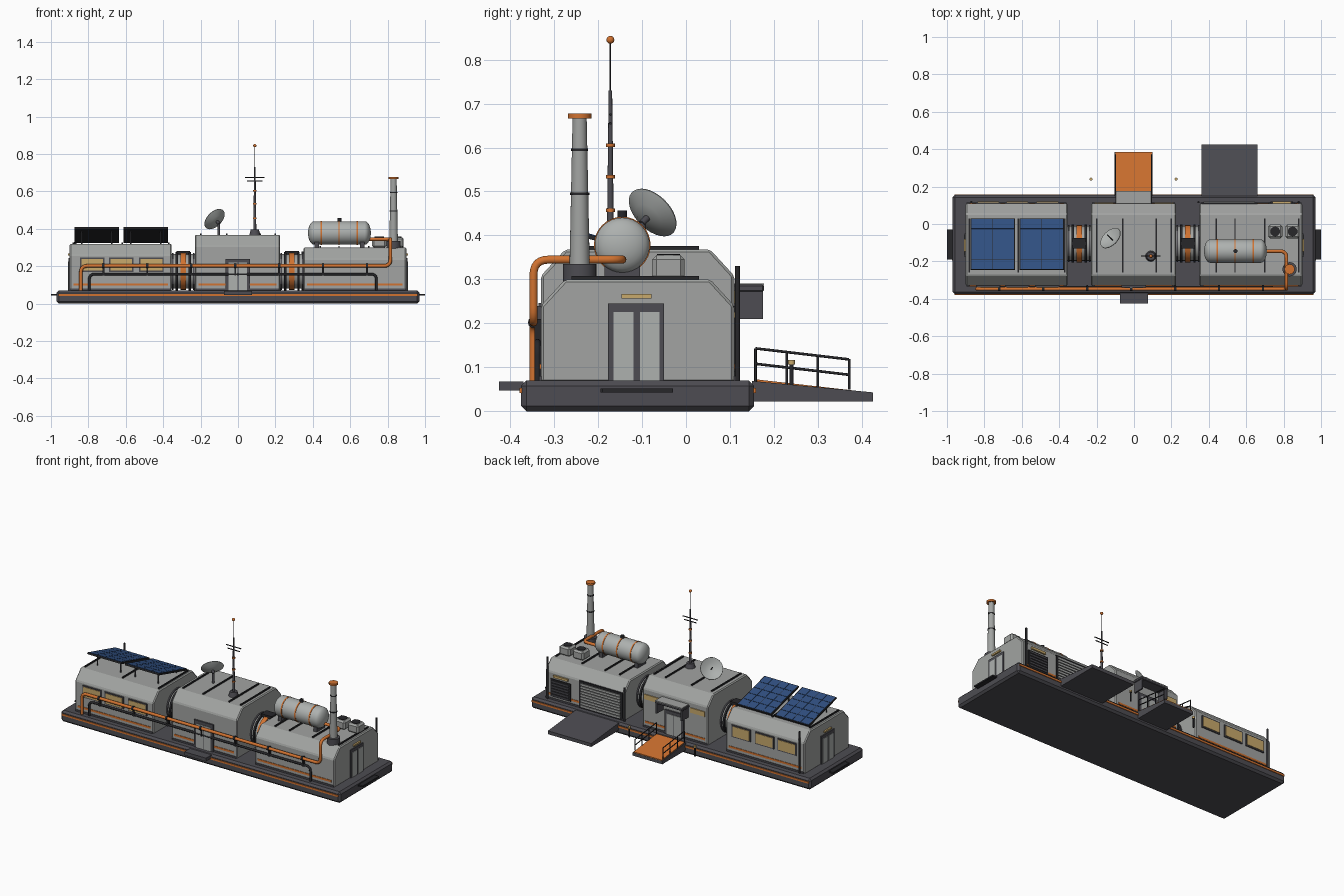
import bpy, bmesh, math
from mathutils import Matrix, Vector

if "Cube" in bpy.data.objects:
    bpy.data.objects.remove(bpy.data.objects["Cube"])


def material(name, *rgb):
    m = bpy.data.materials.new(name)
    m.use_nodes = True
    m.diffuse_color = (*rgb, 1)
    m.node_tree.nodes["Principled BSDF"].inputs["Base Color"].default_value = (*rgb, 1)
    return m


GREY = material("hull grey", .36, .37, .36)
PALE = material("pale grey", .42, .44, .43)
DARK = material("dark grey", .075, .073, .085)
BLACK = material("near black", .02, .02, .023)
ORANGE = material("safety orange", .64, .17, .03)
AMBER = material("amber glass", .58, .4, .15)
BLUE = material("solar blue", .03, .08, .22)
MID = -.11  # centre line of the modules
FRONT, BACK = MID - .22, MID + .22


def finish(name, bm, mat, matrix=None, smooth=False):
    bmesh.ops.recalc_face_normals(bm, faces=bm.faces)
    mesh = bpy.data.meshes.new(name)
    bm.to_mesh(mesh)
    bm.free()
    mesh.materials.append(mat)
    ob = bpy.data.objects.new(name, mesh)
    bpy.context.collection.objects.link(ob)
    if matrix:
        ob.matrix_world = matrix
    if smooth:
        bpy.ops.object.select_all(action="DESELECT")
        ob.select_set(True)
        bpy.context.view_layer.objects.active = ob
        bpy.ops.object.shade_smooth_by_angle(angle=math.radians(35))
    return ob


def bevel(ob, width):
    mod = ob.modifiers.new("bevel", "BEVEL")
    mod.width, mod.segments = width, 1


def box(name, xs, ys, zs, mat, chamfer=0, matrix=None):
    bm = bmesh.new()
    bmesh.ops.create_cube(bm, size=1)
    for v in bm.verts:
        v.co = [sum(r) / 2 + c * (r[1] - r[0]) for r, c in zip((xs, ys, zs), v.co)]
    ob = finish(name, bm, mat, matrix)
    if chamfer:
        bevel(ob, chamfer)
    return ob


def prism(name, profile, xs, mat, chamfer=0):
    # y-z outline extruded along x
    bm = bmesh.new()
    face = bm.faces.new([bm.verts.new((xs[0], y, z)) for y, z in profile])
    made = bmesh.ops.extrude_face_region(bm, geom=[face])["geom"]
    bmesh.ops.translate(bm, vec=(xs[1] - xs[0], 0, 0),
                        verts=[g for g in made if isinstance(g, bmesh.types.BMVert)])
    ob = finish(name, bm, mat)
    if chamfer:
        bevel(ob, chamfer)


def lathe(name, profile, at, mat, axis=(0, 0, 1), sides=24):
    # (radius, height) outline turned around an axis
    bm = bmesh.new()
    verts = [bm.verts.new((r, 0, h)) for r, h in profile]
    edges = [bm.edges.new(pair) for pair in zip(verts, verts[1:])]
    bmesh.ops.spin(bm, geom=verts + edges, axis=(0, 0, 1), cent=(0, 0, 0),
                   angle=math.tau, steps=sides)
    bmesh.ops.remove_doubles(bm, verts=bm.verts, dist=.0001)
    turn = Vector((0, 0, 1)).rotation_difference(Vector(axis)).to_matrix().to_4x4()
    return finish(name, bm, mat, Matrix.Translation(at) @ turn, True)


def rod(name, a, b, r, mat, top=None, sides=12):
    a, b = Vector(a), Vector(b)
    h = (b - a).length
    return lathe(name, [(0, 0), (r, 0), (top or r, h), (0, h)], a, mat, b - a, sides)


def pipe(name, corners, r, bend, mat):
    pts = [Vector(c) for c in corners]
    path = [pts[0]]
    for before, p, after in zip(pts, pts[1:], pts[2:]):
        s, e = p + (before - p).normalized() * bend, p + (after - p).normalized() * bend
        path += [s.lerp(p, t / 6).lerp(p.lerp(e, t / 6), t / 6) for t in range(7)]
    path.append(pts[-1])
    curve = bpy.data.curves.new(name, "CURVE")
    curve.dimensions, curve.bevel_depth, curve.bevel_resolution = "3D", r, 3
    curve.use_fill_caps = True
    spline = curve.splines.new("POLY")
    spline.points.add(len(path) - 1)
    for point, co in zip(spline.points, path):
        point.co = (*co, 1)
    curve.materials.append(mat)
    bpy.context.collection.objects.link(bpy.data.objects.new(name, curve))


# base platform, side stripes, end bars and front step
box("base", (-.97, .97), (-.375, .155), (0, .07), DARK, .012)
for name, y in (("front_stripe", -.375), ("back_stripe", .155)):
    box(name, (-.96, .96), (y - .004, y + .004), (.042, .053), ORANGE)
for s in (-1, 1):
    box("end_bar", sorted((s * .96, s)), (-.19, -.03), (.043, .052), BLACK)
box("front_step", (-.075, .075), (-.425, -.37), (.047, .068), DARK)


# modules with chamfered roofs, low stripe and roof ribs
def module(name, xs, top, ribs):
    prism(name + "_module", [(FRONT, .065), (BACK, .065), (BACK, top - .06), (BACK - .055, top),
                             (FRONT + .055, top), (FRONT, top - .06)], xs, GREY, .006)
    for y in (FRONT, BACK):
        box(name + "_stripe", (xs[0] + .02, xs[1] - .02), (y - .003, y + .003), (.096, .108), ORANGE)
        box(name + "_skirt", (xs[0] + .005, xs[1] - .005), (y - .004, y + .004), (.068, .08), DARK)
    for x in ribs:
        box(name + "_rib", (x - .004, x + .004), (-.26, .03), (top - .003, top + .008), BLACK)


module("left", (-.9, -.355), .32, (-.88, -.62, -.37))
module("centre", (-.23, .225), .368, (-.2, -.06, .12, .2))
module("right", (.35, .9), .3, (.44, .54, .7, .88))


# round corridors between modules
def ring(name, x, half, r, mat):
    rod(name, (x - half, MID + .005, .173), (x + half, MID + .005, .173), r, mat, sides=24)


for x in (-.293, .288):
    ring("corridor", x, .065, .093, GREY)
    ring("corridor_band", x, .014, .1, ORANGE)
    for s in (-1, 1):
        ring("corridor_collar", x + s * .035, .006, .102, BLACK)
        ring("corridor_flange", x + s * .057, .004, .099, DARK)
    box("corridor_hatch", (x - .037, x + .037), (-.13, -.075), (.25, .282), BLACK)


# wall fittings; side is -1 for the front wall and 1 for the back wall
def wall_plate(name, xs, zs, side, mat, depth=.006):
    y = BACK if side > 0 else FRONT
    box(name, xs, sorted((y - side * .004, y + side * depth)), zs, mat)


def wall_door(side, height):
    wall_plate("door_frame", (-.068, .065), (.07, height), side, DARK, .01)
    for xs in ((-.05, -.004), (.002, .048)):
        wall_plate("door_leaf", xs, (.07, height - .02), side, PALE, .013)


wall_door(-1, .24)
wall_door(1, .22)
for side in (-1, 1):
    for x in (-.78, -.625, -.463):
        wall_plate("window_frame", (x - .065, x + .065), (.17, .246), side, DARK)
        wall_plate("window", (x - .058, x + .058), (.177, .239), side, AMBER, .009)
for s in (-1, 1):
    wall_plate("strip_window", sorted((s * .11, s * .21)), (.245, .275), 1, AMBER)

# roller shutter and vent on the back
wall_plate("shutter_frame", (.36, .66), (.07, .24), 1, BLACK)
for i in range(9):
    z = .08 + i * .017
    wall_plate("shutter_slat", (.372, .648), (z, z + .011), 1, GREY, .011)
wall_plate("vent", (.72, .86), (.09, .2), 1, BLACK)
for i in range(6):
    z = .098 + i * .017
    wall_plate("vent_slat", (.73, .85), (z, z + .007), 1, DARK, .01)
wall_plate("vent_lamp", (.74, .84), (.212, .226), 1, AMBER, .01)
for x, top in ((-.87, .33), (.345, .28), (.88, .33)):
    rod("downpipe", (x, BACK + .007, .07), (x, BACK + .007, top), .006, BLACK)

# double doors on both ends, with a lamp above and a slot below
for s in (-1, 1):
    def end_plate(name, ys, zs, mat, out, x=.9):
        box(name, sorted((s * (x - .01), s * (x + out))), ys, zs, mat)
    end_plate("end_door_frame", (-.177, -.05), (.07, .245), DARK, .006)
    end_plate("end_door_leaf", (-.165, -.12), (.07, .226), PALE, .009)
    end_plate("end_door_leaf", (-.105, -.06), (.07, .226), PALE, .009)
    end_plate("end_lamp", (-.147, -.079), (.257, .267), AMBER, .01)
    end_plate("base_slot", (-.195, -.03), (.043, .052), BLACK, .004, .97)

# canopy over the back door
box("canopy", (-.1, .095), (.1, .177), (.272, .288), DARK, .003)
box("canopy_top", (-.095, .09), (.1, .177), (.286, .291), GREY)
for x in (-.095, .08):
    box("canopy_side", (x, x + .01), (.11, .175), (.21, .275), DARK)


# back ramps, handrails and bollards
def ramp(name, xs, end, low, mat):
    prism(name, [(.15, .022), (end, .022), (end, low), (.15, .069)], xs, mat)


ramp("loading_ramp", (.36, .66), .425, .043, DARK)
ramp("door_ramp", (-.105, .1), .385, .042, DARK)
prism("door_ramp_tread", [(.155, .066), (.384, .041), (.384, .047), (.155, .073)], (-.1, .095), ORANGE)
for x in (-.1, .095):
    for i in range(4):
        y, z = .158 + i * .071, .143 - i * .008
        rod("rail_post", (x, y, .05), (x, y, z), .003, BLACK)
    for drop in (0, .035):
        rod("handrail", (x, .158, .143 - drop), (x, .371, .118 - drop), .003, BLACK)
for x in (-.23, .225):
    rod("bollard", (x, .24, .05), (x, .24, .106), .005, BLACK)
    rod("bollard_lamp", (x, .24, .106), (x, .24, .117), .008, AMBER)

# tilted solar panels
for x in (-.755, -.493):
    tilt = Matrix.Translation((x, -.108, .368)) @ Matrix.Rotation(-.262, 4, "X")
    box("solar_frame", (-.119, .119), (-.142, .142), (-.006, .004), BLACK, matrix=tilt)
    for i in range(4):
        for j in range(5):
            cx, cy = -.114 + i * .0575, -.138 + j * .0555
            box("solar_cell", (cx, cx + .055), (cy, cy + .053), (.003, .006), BLUE, matrix=tilt)
    for dx in (-.08, .08):
        for y, z in ((-.2, .385), (-.02, .34)):
            rod("solar_leg", (x + dx, y, .315), (x + dx, y, z), .004, DARK)

# storage tank on saddles
tank = (.5425, -.145, .378)
ends = [(.0625 * math.sin(a), .135 + .033 * math.cos(a)) for a in (i * math.pi / 12 for i in range(7))]
lathe("tank", ends + [(r, -h) for r, h in reversed(ends)], tank, PALE, (1, 0, 0), 32)
for x in (.445, .54, .638):
    rod("tank_band", (x - .004, *tank[1:]), (x + .004, *tank[1:]), .0645, ORANGE, sides=32)
for x in (.42, .665):
    box("tank_saddle", (x - .012, x + .012), (-.185, -.105), (.298, .335), DARK)
rod("tank_valve", (.5425, -.145, .435), (.5425, -.145, .457), .011, BLACK)

# supply pipes along the front
pipe("orange_pipe", [(.69, -.145, .345), (.815, -.145, .345), (.815, -.347, .345),
                     (.815, -.347, .202), (-.84, -.347, .202), (-.84, -.347, .07)], .0095, .035, ORANGE)
pipe("dark_pipe", [(.74, -.338, .07), (.74, -.338, .158), (-.795, -.338, .158), (-.795, -.338, .07)],
     .007, .03, BLACK)
for i in range(7):
    x = -.72 + i * .235
    rod("pipe_clamp", (x - .006, -.347, .202), (x + .006, -.347, .202), .0125, BLACK)
    box("pipe_bracket", (x - .005, x + .005), (-.345, -.325), (.15, .21), BLACK)

# chimney
flue = (.832, -.242, 0)
lathe("chimney_foot", [(0, .295), (.038, .295), (.038, .335), (0, .335)], flue, DARK)
lathe("chimney", [(.023, .33), (.016, .67)], flue, GREY)
for z, r in ((.495, .022), (.595, .0195)):
    lathe("chimney_ring", [(0, z - .003), (r, z - .003), (r, z + .003), (0, z + .003)], flue, BLACK)
lathe("chimney_cap", [(0, .666), (.027, .666), (.027, .677), (0, .677)], flue, ORANGE)

# roof fans
for x in (.755, .848):
    box("fan_unit", (x - .038, x + .038), (-.077, -.003), (.298, .355), GREY, .01)
    rod("fan_grille", (x, -.04, .35), (x, -.04, .358), .026, BLACK, sides=20)

# antenna mast
x, y = .09, -.172
rod("mast_foot", (x, y, .365), (x, y, .396), .03, DARK, .022)
rod("mast", (x, y, .39), (x, y, .73), .008, DARK, .004)
rod("mast_tip", (x, y, .73), (x, y, .845), .0018, BLACK)
for z in (.457, .533, .605):
    rod("mast_ring", (x, y, z - .004), (x, y, z + .004), .01, ORANGE)
for z, w in ((.675, .052), (.655, .042)):
    rod("mast_bar", (x - w, y, z), (x + w, y, z), .003, BLACK)
lathe("mast_ball", [(.009 * math.sin(i * math.pi / 8), -.009 * math.cos(i * math.pi / 8))
                    for i in range(9)], (x, y, .845), ORANGE)

# dish antenna
dish, aim = Vector((-.123, -.078, .45)), Vector((-1, 1, 1)).normalized()
lathe("dish", [(0, -.016), (.035, -.01), (.065, .006), (.066, .003), (.035, -.014), (0, -.02)],
      dish, PALE, aim, 32)
rod("dish_feed", dish - aim * .016, dish + aim * .035, .003, BLACK)
rod("dish_arm", dish - aim * .016, dish - aim * .04, .008, DARK)
rod("dish_post", (*(dish - aim * .035).xy, .365), dish - aim * .035, .007, DARK)
